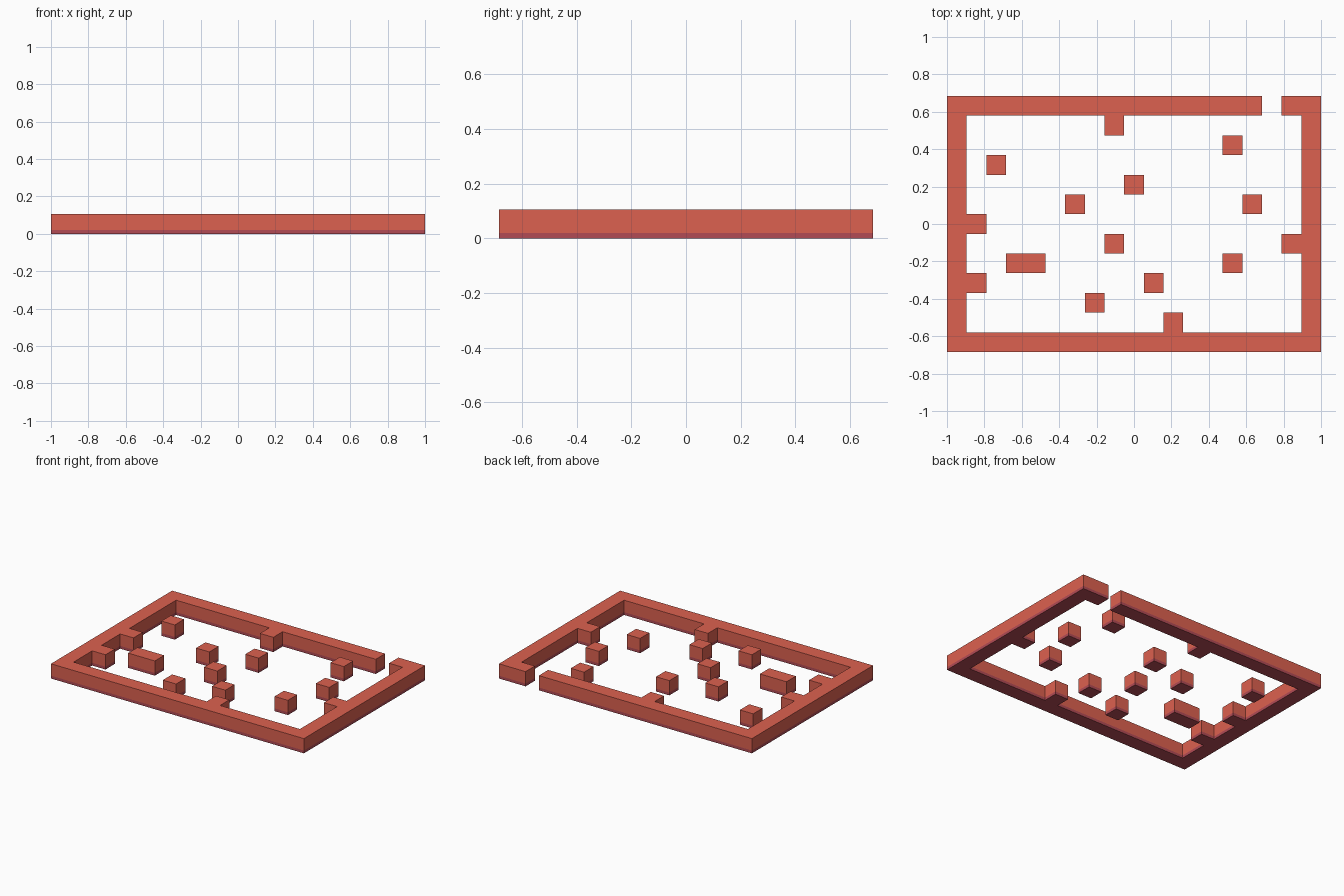
import bpy, bmesh

if "Cube" in bpy.data.objects:
    bpy.data.objects.remove(bpy.data.objects["Cube"])

CELL = 2 / 19            # plan is a 19 x 13 grid of square cells
BAND = 0.02              # darker strip along the foot


def material(name, color):
    m = bpy.data.materials.new(name)
    m.diffuse_color = color
    m.use_nodes = True
    m.node_tree.nodes["Principled BSDF"].inputs["Base Color"].default_value = m.diffuse_color
    return m


RED = material("wall_red", (0.72, 0.12, 0.08, 1))
DARK = material("foot_dark_red", (0.45, 0.07, 0.09, 1))


def build(name, cells):
    """Raise a set of plan cells into one clean solid with a foot band."""
    cells = set(cells)
    bm = bmesh.new()

    def face(pts, mat):
        bm.faces.new([bm.verts.new(p) for p in pts]).material_index = mat

    for i, j in cells:
        a, b = (i - .5) * CELL, (i + .5) * CELL
        c, d = (j - .5) * CELL, (j + .5) * CELL
        ring = [(a, c), (b, c), (b, d), (a, d)]
        face([(x, y, CELL) for x, y in ring], 0)
        face([(x, y, 0) for x, y in reversed(ring)], 1)
        # Only outward sides are made, so touching cells merge
        for k, (dx, dy) in enumerate([(0, -1), (1, 0), (0, 1), (-1, 0)]):
            if (i + dx, j + dy) in cells:
                continue
            p, q = ring[k], ring[(k + 1) % 4]
            for z0, z1, mat in ((0, BAND, 1), (BAND, CELL, 0)):
                face([(*p, z0), (*q, z0), (*q, z1), (*p, z1)], mat)
    bmesh.ops.remove_doubles(bm, verts=bm.verts, dist=1e-5)
    bmesh.ops.dissolve_limit(bm, angle_limit=0.01, verts=bm.verts,
                             edges=bm.edges, delimit={'MATERIAL'})
    mesh = bpy.data.meshes.new(name)
    bm.to_mesh(mesh)
    bm.free()
    mesh.materials.append(RED)
    mesh.materials.append(DARK)
    obj = bpy.data.objects.new(name, mesh)
    bpy.context.collection.objects.link(obj)


# Outer wall with its doorway and the stubs growing inward from it
wall = {(i, j) for i in range(-9, 10) for j in range(-6, 7)
        if abs(i) == 9 or abs(j) == 6}
wall.discard((7, 6))
wall |= {(-1, 5), (-8, 0), (-8, -3), (8, -1), (2, -5)}
build("outer_wall", wall)

# Free-standing blocks
blocks = [(5, 4), (-7, 3), (0, 2), (-3, 1), (6, 1),
          (-1, -1), (5, -2), (1, -3), (-2, -4)]
for n, cell in enumerate(blocks, 1):
    build(f"block_{n}", [cell])
build("long_block", [(-6, -2), (-5, -2)])
